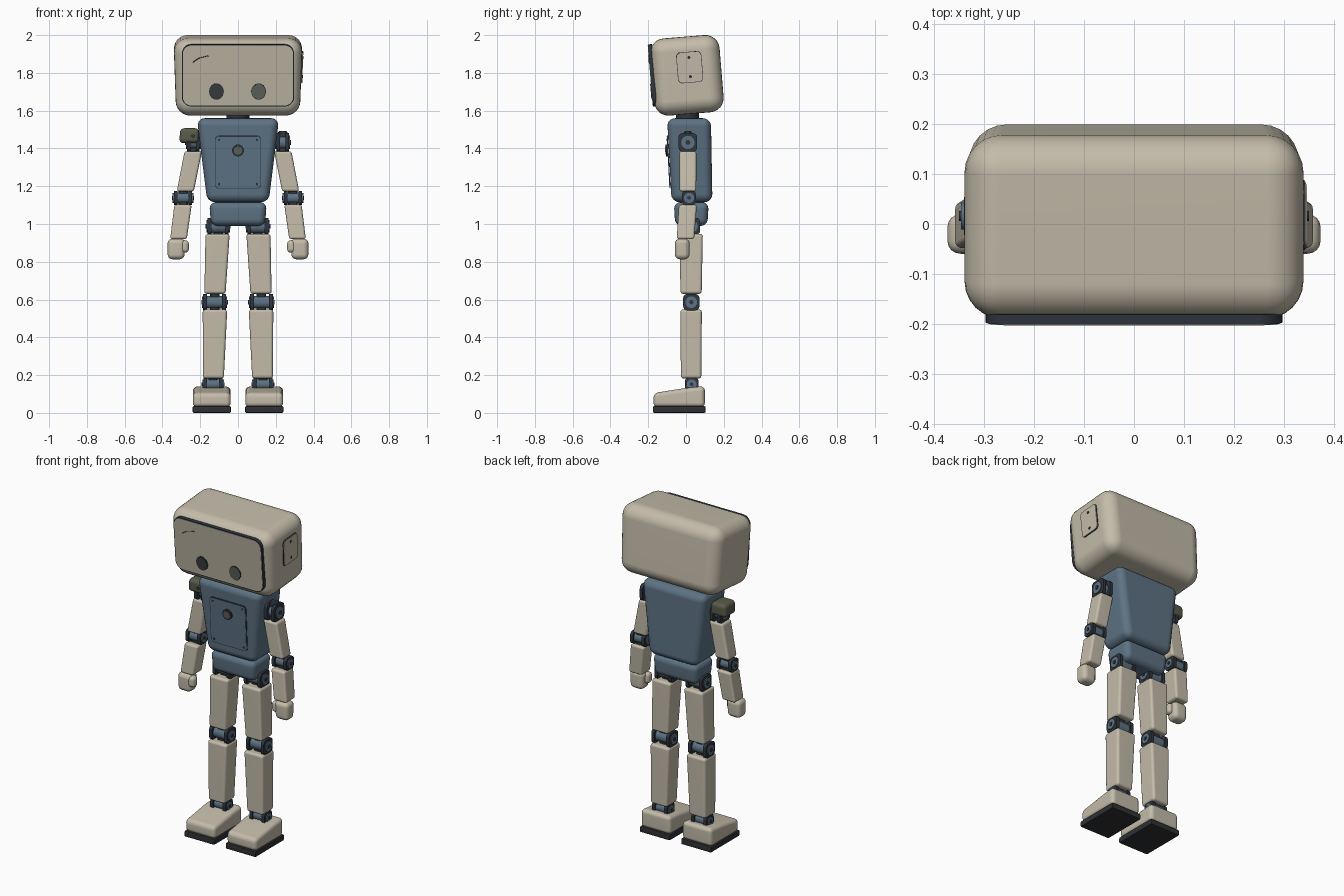
import bpy, bmesh
from math import radians
from mathutils import Matrix, Vector

if "Cube" in bpy.data.objects:
    bpy.data.objects.remove(bpy.data.objects["Cube"], do_unlink=True)


def material(name, rgb):
    m = bpy.data.materials.new(name)
    m.use_nodes = True
    m.diffuse_color = (*rgb, 1)
    bsdf = m.node_tree.nodes["Principled BSDF"]
    bsdf.inputs["Base Color"].default_value = (*rgb, 1)
    bsdf.inputs["Roughness"].default_value = 0.6
    return m


SHELL = material("warm_beige", (0.55, 0.50, 0.40))
SCREEN = material("screen_beige", (0.50, 0.455, 0.365))
BLUE = material("slate_blue", (0.11, 0.17, 0.23))
DARK = material("dark_metal", (0.028, 0.037, 0.048))
SOLE = material("black_rubber", (0.028, 0.03, 0.034))
OLIVE = material("olive_grey", (0.10, 0.105, 0.07))
EYE = material("dark_eye", (0.04, 0.044, 0.05))
DIM_EYE = material("faded_eye", (0.11, 0.12, 0.095))

T = Matrix.Translation
FRONT = Matrix.Rotation(radians(90), 4, 'X')           # plate faces -y
SIDE = Matrix.Rotation(radians(90), 4, 'Z') @ FRONT    # plate faces +x


def finish(name, bm, mat, matrix=Matrix()):
    bm.transform(matrix)
    bmesh.ops.recalc_face_normals(bm, faces=bm.faces)
    mesh = bpy.data.meshes.new(name)
    bm.to_mesh(mesh)
    bm.free()
    mesh.materials.append(mat)
    ob = bpy.data.objects.new(name, mesh)
    bpy.context.collection.objects.link(ob)
    bpy.ops.object.select_all(action='DESELECT')
    ob.select_set(True)
    bpy.context.view_layer.objects.active = ob
    bpy.ops.object.shade_smooth_by_angle(angle=radians(40))
    wn = ob.modifiers.new("Weighted normals", 'WEIGHTED_NORMAL')
    wn.keep_sharp = True
    return ob


def block(name, low, low_size, high, high_size, r, mat, matrix=Matrix(), seg=4):
    """Rounded block lofted from a lower rectangle to an upper one."""
    bm = bmesh.new()
    bmesh.ops.create_cube(bm, size=1)
    for v in bm.verts:
        c, s = (high, high_size) if v.co.z > 0 else (low, low_size)
        v.co = Vector((c[0] + v.co.x * s[0], c[1] + v.co.y * s[1], c[2]))
    bmesh.ops.bevel(bm, geom=bm.edges[:], offset=r, segments=seg,
                    profile=0.5, affect='EDGES')
    return finish(name, bm, mat, matrix)


def plate(name, w, h, t, r, mat, matrix):
    """Flat plate with rounded corners; its back lies on the local xy plane."""
    bm = bmesh.new()
    bmesh.ops.create_cube(bm, size=1)
    bm.transform(T((0, 0, t / 2)) @ Matrix.Diagonal((w, h, t, 1)))
    upright = [e for e in bm.edges if abs(e.verts[0].co.z - e.verts[1].co.z) > t / 2]
    bmesh.ops.bevel(bm, geom=upright, offset=r, segments=5, profile=0.5, affect='EDGES')
    return finish(name, bm, mat, matrix)


def disc(name, r, t, mat, matrix, stretch=1):
    bm = bmesh.new()
    bmesh.ops.create_cone(bm, cap_ends=True, segments=28, radius1=r, radius2=r, depth=t)
    bm.transform(Matrix.Diagonal((1, stretch, 1, 1)) @ T((0, 0, t / 2)))
    return finish(name, bm, mat, matrix)


def joint(name, x, y, z, width, size, r):
    """Barrel hinge with a cheek plate, boss and bolt at each end."""
    at = T((x, y, z))
    disc(name + "_barrel", r, width - 0.02, BLUE, at @ T((0.01 - width / 2, 0, 0)) @ SIDE)
    block(name + "_core", (x, y, z - size * 0.62), (0.05, 0.04),
          (x, y, z + size * 0.62), (0.05, 0.04), 0.006, DARK, seg=1)
    for tag, turn in (("a", 0), ("b", 180)):
        end = at @ Matrix.Rotation(radians(turn), 4, 'Z') @ T((width / 2, 0, 0)) @ SIDE
        plate(f"{name}_cheek_{tag}", size, size, 0.02, 0.022, DARK, end @ T((0, 0, -0.024)))
        disc(f"{name}_boss_{tag}", size * 0.36, 0.008, BLUE, end @ T((0, 0, -0.006)))
        disc(f"{name}_bolt_{tag}", size * 0.13, 0.006, DARK, end)


# Head, leaning slightly forward
HEAD = T((0, 0.005, 1.787)) @ Matrix.Rotation(radians(4.7), 4, 'X')
block("head", (0, 0, -0.205), (0.655, 0.368), (0, 0, 0.205), (0.683, 0.368),
      0.075, SHELL, HEAD, seg=6)
plate("screen_rim", 0.594, 0.33, 0.02, 0.05, DARK, HEAD @ T((0, -0.172, 0.015)) @ FRONT)
plate("screen", 0.584, 0.32, 0.02, 0.046, SCREEN, HEAD @ T((0, -0.174, 0.015)) @ FRONT)
for tag, x, mat in (("right", -0.114, EYE), ("left", 0.109, DIM_EYE)):
    disc("eye_rim_" + tag, 0.039, 0.003, DARK, HEAD @ T((x, -0.193, -0.07)) @ FRONT, 1.12)
    disc("eye_" + tag, 0.035, 0.005, mat, HEAD @ T((x, -0.193, -0.07)) @ FRONT, 1.12)

# Thin scratch on the screen
curve = bpy.data.curves.new("screen_scratch", 'CURVE')
curve.dimensions = '3D'
curve.bevel_depth = 0.002
line = curve.splines.new('POLY')
line.points.add(2)
for p, (x, z) in zip(line.points, ((-0.24, 0.085), (-0.205, 0.108), (-0.155, 0.12))):
    p.co = (x, -0.194, z, 1)
curve.materials.append(DARK)
scratch = bpy.data.objects.new("screen_scratch", curve)
scratch.matrix_world = HEAD
bpy.context.collection.objects.link(scratch)

# Service hatch on the left side of the head
hatch = HEAD @ T((0.334, 0.018, 0.042)) @ Matrix.Rotation(radians(2), 4, 'Y') @ SIDE
plate("hatch_rim", 0.134, 0.164, 0.006, 0.022, DARK, hatch)
plate("hatch", 0.128, 0.158, 0.009, 0.02, SHELL, hatch)
for i, h in enumerate((0.052, -0.05)):
    disc(f"hatch_screw_{i}", 0.008, 0.003, DARK, hatch @ T((0, h, 0.008)))

# Neck, torso and pelvis
disc("neck", 0.06, 0.08, DARK, T((0, 0.008, 1.53)))
block("torso", (0, 0.032, 1.115), (0.325, 0.216), (0, 0.016, 1.56), (0.435, 0.232),
      0.042, BLUE, seg=5)
block("pelvis", (0, 0.028, 0.99), (0.285, 0.17), (0, 0.028, 1.115), (0.305, 0.185),
      0.035, BLUE)
CHEST = T((0, -0.089, 1.328)) @ Matrix.Rotation(radians(3), 4, 'X') @ FRONT
plate("chest_panel_rim", 0.246, 0.282, 0.003, 0.022, DARK, CHEST)
plate("chest_panel", 0.238, 0.274, 0.006, 0.02, BLUE, CHEST)
disc("chest_button_ring", 0.031, 0.014, DARK, CHEST @ T((0, 0.062, 0)))
disc("chest_button", 0.022, 0.018, DIM_EYE, CHEST @ T((0, 0.062, 0)))
for i, x in enumerate((-0.1, 0.1)):
    for j, h in enumerate((-0.118, 0.118)):
        disc(f"chest_screw_{i}{j}", 0.006, 0.008, DARK, CHEST @ T((x, h, 0)))

for side, s in (("left", 1), ("right", -1)):
    # Arm
    joint("shoulder_" + side, s * 0.237, 0.01, 1.432, 0.075, 0.098, 0.036)
    block("upper_arm_" + side, (s * 0.279, 0.01, 1.172), (0.09, 0.088),
          (s * 0.237, 0.01, 1.385), (0.092, 0.09), 0.013, SHELL)
    joint("elbow_" + side, s * 0.291, 0.016, 1.138, 0.105, 0.075, 0.03)
    block("forearm_" + side, (s * 0.315, -0.003, 0.92), (0.088, 0.092),
          (s * 0.291, 0.01, 1.102), (0.092, 0.095), 0.013, SHELL)
    block("fist_" + side, (s * 0.328, -0.02, 0.813), (0.088, 0.076),
          (s * 0.326, -0.02, 0.922), (0.095, 0.08), 0.026, SHELL)
    block("thumb_" + side, (s * 0.284, -0.032, 0.848), (0.048, 0.05),
          (s * 0.284, -0.032, 0.914), (0.048, 0.05), 0.02, SHELL)

    # Leg
    joint("hip_" + side, s * 0.105, 0.03, 0.988, 0.12, 0.09, 0.038)
    block("thigh_" + side, (s * 0.122, 0.027, 0.63), (0.112, 0.112),
          (s * 0.108, 0.027, 0.948), (0.128, 0.124), 0.015, SHELL)
    joint("knee_" + side, s * 0.124, 0.028, 0.586, 0.128, 0.086, 0.034)
    block("shin_" + side, (s * 0.13, 0.027, 0.182), (0.11, 0.108),
          (s * 0.122, 0.027, 0.547), (0.13, 0.114), 0.015, SHELL)
    joint("ankle_" + side, s * 0.132, 0.03, 0.152, 0.11, 0.072, 0.03)

    # Foot: the rear stays level while the toe slopes down
    foot = s * 0.139
    bm = bmesh.new()
    outline = ((-0.172, 0.03), (0.1, 0.03), (0.1, 0.142), (0.0, 0.132), (-0.172, 0.105))
    face = bm.faces.new([bm.verts.new((foot - 0.1, y, z)) for y, z in outline])
    ext = bmesh.ops.extrude_face_region(bm, geom=[face])["geom"]
    bmesh.ops.translate(bm, vec=(0.2, 0, 0),
                        verts=[g for g in ext if isinstance(g, bmesh.types.BMVert)])
    bmesh.ops.bevel(bm, geom=bm.edges[:], offset=0.024, segments=4,
                    profile=0.5, affect='EDGES')
    finish("foot_" + side, bm, SHELL)
    block("sole_" + side, (foot, -0.036, 0), (0.204, 0.28),
          (foot, -0.036, 0.036), (0.204, 0.28), 0.008, SOLE, seg=2)

# Armour cap on the right shoulder only
block("shoulder_cap", (-0.258, 0.008, 1.428), (0.106, 0.11),
      (-0.256, 0.008, 1.507), (0.1, 0.11), 0.022, OLIVE)
disc("shoulder_cap_bolt", 0.011, 0.004, DARK, T((-0.238, -0.046, 1.465)) @ FRONT)
